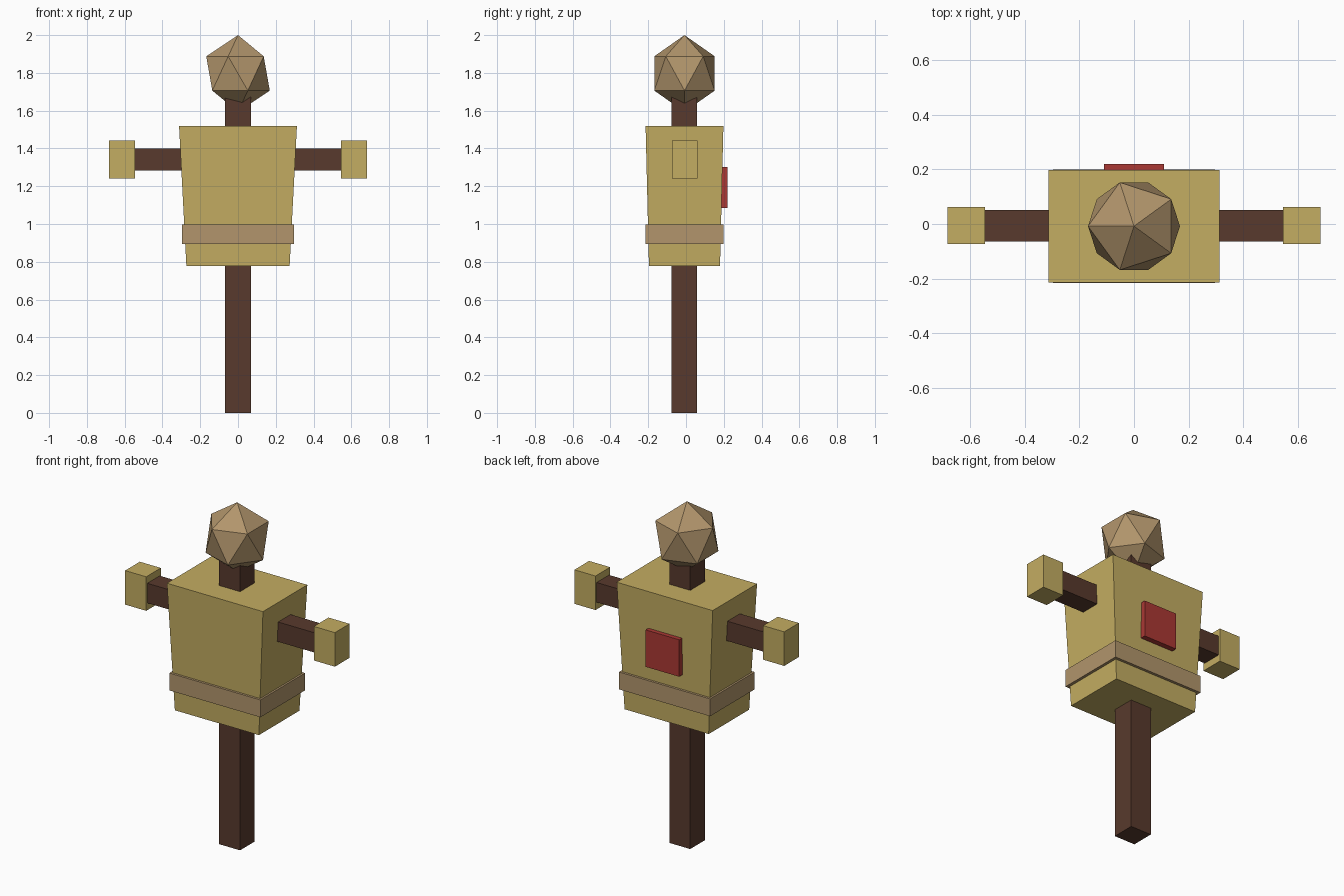
import bpy, bmesh, math
from mathutils import Matrix

if "Cube" in bpy.data.objects:
    bpy.data.objects.remove(bpy.data.objects["Cube"])

CY = -0.008  # depth centre of the main body


def material(name, rgb):
    m = bpy.data.materials.new(name)
    m.diffuse_color = (*rgb, 1)
    m.use_nodes = True
    m.node_tree.nodes["Principled BSDF"].inputs["Base Color"].default_value = m.diffuse_color
    return m


straw = material("straw yellow", (0.552, 0.418, 0.122))
burlap = material("burlap tan", (0.445, 0.302, 0.150))
wood = material("dark wood", (0.098, 0.042, 0.026))
red = material("red cloth", (0.402, 0.040, 0.034))


def finish(name, bm, mat):
    me = bpy.data.meshes.new(name)
    bm.to_mesh(me)
    bm.free()
    me.materials.append(mat)
    ob = bpy.data.objects.new(name, me)
    bpy.context.collection.objects.link(ob)
    return ob


def box(name, mat, x, y, z, bottom_scale=(1, 1)):
    """Box from (min, max) ranges; the bottom may be narrowed."""
    bm = bmesh.new()
    bmesh.ops.create_cube(bm, size=1)
    for v in bm.verts:
        if v.co.z < 0:
            v.co.x *= bottom_scale[0]
            v.co.y *= bottom_scale[1]
        for i, (lo, hi) in enumerate((x, y, z)):
            v.co[i] = (lo + hi) / 2 + v.co[i] * (hi - lo)
    return finish(name, bm, mat)


def around(half, centre=CY):
    return (centre - half, centre + half)


# upright post, running up into the head
box("post", wood, (-0.068, 0.068), around(0.068, -0.010), (0, 1.70))
# crossbar for the arms
box("crossbar", wood, (-0.58, 0.58), around(0.058, -0.006), (1.284, 1.40))
# straw cuffs on both ends
for side, label in ((-1, "left"), (1, "right")):
    xs = sorted((side * 0.545, side * 0.682))
    box(label + "_cuff", straw, xs, around(0.068, -0.006), (1.242, 1.442))
# tapered torso
box("torso", straw, (-0.312, 0.312), around(0.206), (0.777, 1.52), (0.876, 0.913))
# belt
box("belt", burlap, (-0.296, 0.296), around(0.207), (0.895, 0.997))
# patch on the back
box("back_patch", red, (-0.109, 0.109), (0.165, 0.219), (1.085, 1.302))

# head: icosahedron, slightly taller than wide
bm = bmesh.new()
bmesh.ops.create_icosphere(
    bm, subdivisions=1, radius=1,
    matrix=Matrix.Translation((0, CY, 1.797))
    @ Matrix.Diagonal((0.188, 0.188, 0.203, 1))
    @ Matrix.Rotation(math.pi, 4, 'Z'))
# turn so an upper-ring corner points to -x
upper = [v for v in bm.verts if 1.85 < v.co.z < 1.95]
if min(v.co.x for v in upper) > -0.16:
    bmesh.ops.rotate(bm, verts=bm.verts, cent=(0, CY, 0),
                     matrix=Matrix.Rotation(math.pi, 3, 'Z'))
finish("head", bm, burlap)
